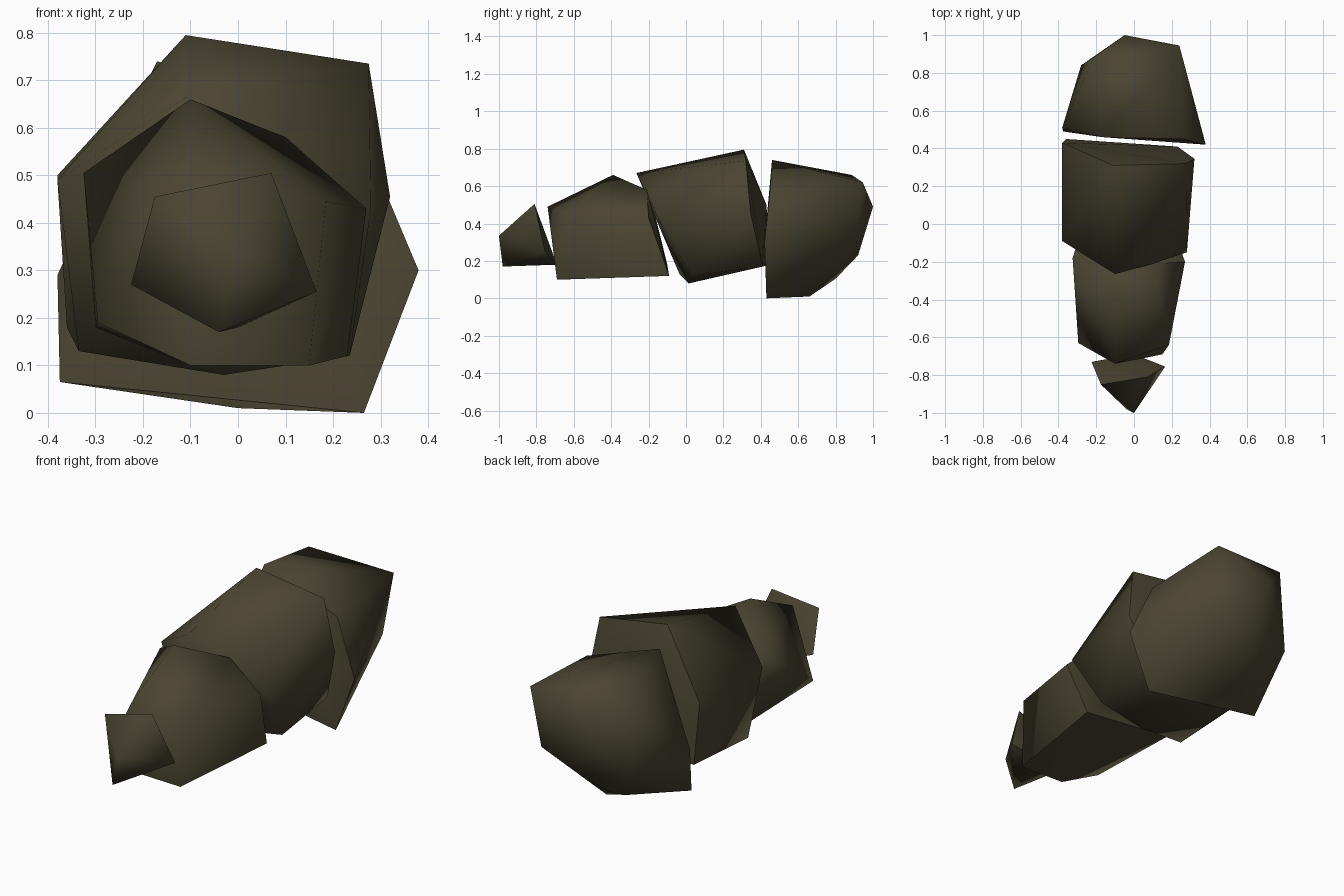
import bpy
import bmesh
import math

default_cube = bpy.data.objects.get("Cube")
if default_cube:
    bpy.data.objects.remove(default_cube, do_unlink=True)


def make_material(name, colour):
    material = bpy.data.materials.new(name)
    material.use_nodes = True
    material.diffuse_color = colour
    shader = material.node_tree.nodes["Principled BSDF"]
    shader.inputs["Base Color"].default_value = colour
    shader.inputs["Roughness"].default_value = 0.9
    return material


def make_segment(name, corner_points, material):
    """Wrap a faceted convex shell around a few corner points."""
    bm = bmesh.new()
    for point in corner_points:
        bm.verts.new(point)
    result = bmesh.ops.convex_hull(bm, input=list(bm.verts))
    # Remove corners that ended up inside the shell
    unused = [item for item in result["geom_interior"]
              if isinstance(item, bmesh.types.BMVert)]
    bmesh.ops.delete(bm, geom=unused, context='VERTS')
    # Merge almost flat triangles into larger facets
    bmesh.ops.dissolve_limit(bm, angle_limit=math.radians(4),
                             verts=list(bm.verts), edges=list(bm.edges))
    bmesh.ops.recalc_face_normals(bm, faces=list(bm.faces))
    mesh = bpy.data.meshes.new(name)
    bm.to_mesh(mesh)
    bm.free()
    mesh.materials.append(material)
    segment = bpy.data.objects.new(name, mesh)
    bpy.context.collection.objects.link(segment)

    # Soft sides with crisp end caps
    bpy.ops.object.select_all(action='DESELECT')
    segment.select_set(True)
    bpy.context.view_layer.objects.active = segment
    bpy.ops.object.shade_smooth_by_angle(angle=math.radians(72))
    return segment


olive_brown = make_material("olive_brown", (0.068, 0.058, 0.031, 1))

# Small pointed segment at the front
tip_front = [(0, -1, .335), (-.04, -.98, .17)]
tip_back = [(-.175, -.85, .455), (.07, -.81, .505), (.165, -.755, .255),
            (-.225, -.73, .27), (0, -.69, .18)]

# Second segment, narrower at its front ring
neck_front = [(-.1, -.74, .49), (.185, -.64, .445), (.15, -.69, .1),
              (-.1, -.68, .1), (-.295, -.63, .19)]
neck_back = [(-.1, -.39, .66), (.1, -.21, .58), (.27, -.2, .43),
             (.23, -.09, .12), (-.3, -.1, .18), (-.325, -.18, .505)]

# Broad middle segment
middle_front = [(-.1, -.265, .67), (.1, -.21, .58), (.28, -.15, .43),
                (.235, .03, .12), (-.03, .015, .08), (-.335, -.035, .13),
                (-.38, -.09, .49)]
middle_back = [(-.11, .31, .795), (.275, .32, .735), (.32, .345, .455),
               (.23, .41, .17), (-.36, .45, .18), (-.38, .43, .5)]

# Blunt rounded segment at the rear
rear_front = [(.265, .43, 0), (.38, .42, .3), (.26, .45, .585),
              (-.17, .46, .74), (-.38, .51, .29), (-.375, .49, .065)]
rear_back = [(-.21, .885, .66), (.24, .945, .62), (.2, .91, .3),
             (0, .92, .23), (-.08, .8, .105), (0, .66, .01),
             (-.13, .67, .045), (-.05, 1, .49), (-.28, .84, .25)]

segments = {
    "front_tip": tip_front + tip_back,
    "front_segment": neck_front + neck_back,
    "middle_segment": middle_front + middle_back,
    "rear_segment": rear_front + rear_back,
}
for segment_name, corners in segments.items():
    make_segment(segment_name, corners, olive_brown)
